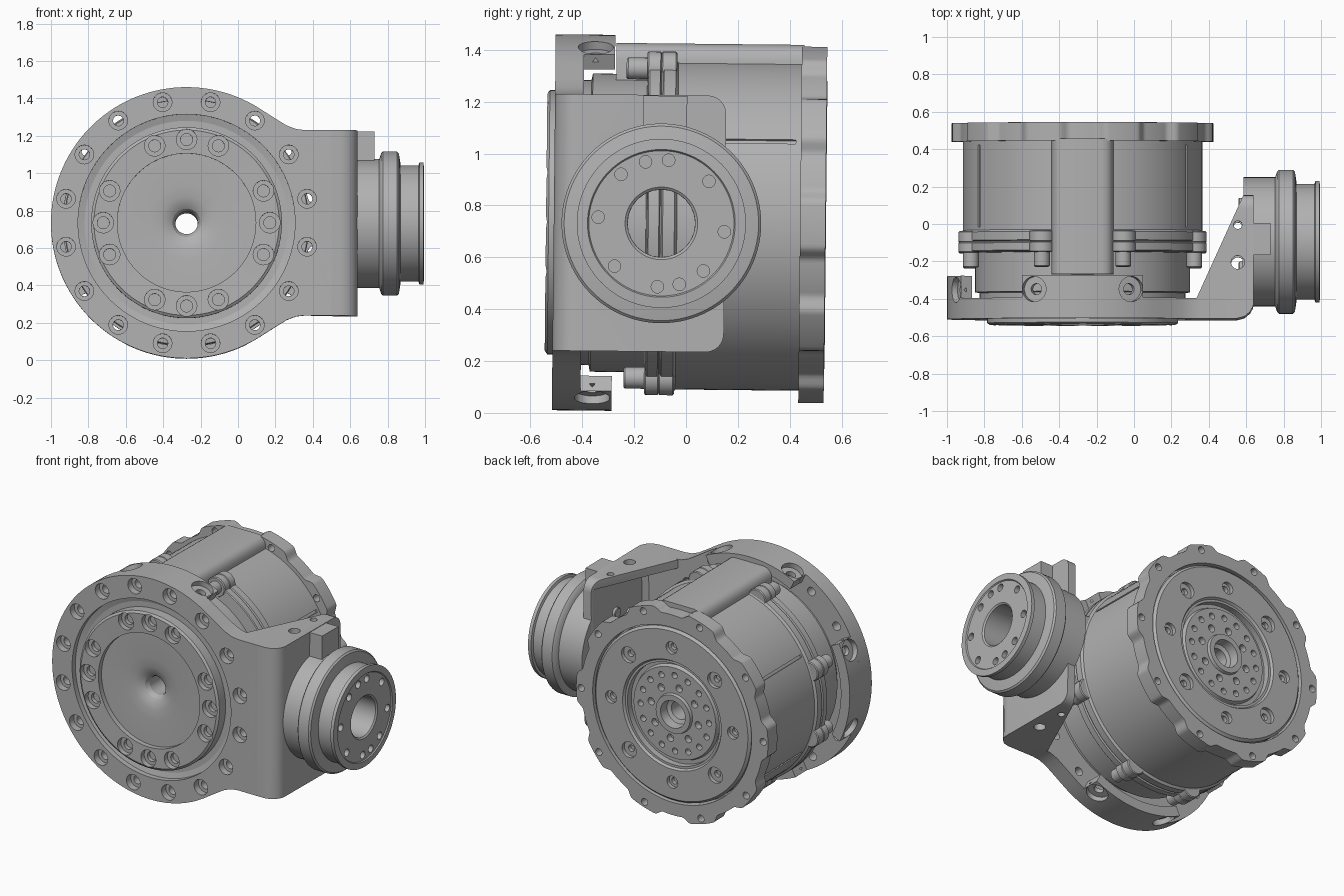
import bpy, bmesh, math
from math import radians, cos, sin, pi
from mathutils import Vector, Matrix

cube = bpy.data.objects.get("Cube")
if cube:
    bpy.data.objects.remove(cube, do_unlink=True)

metal = bpy.data.materials.new("machined_grey")
metal.use_nodes = True
GREY = (0.44, 0.44, 0.44, 1)
metal.diffuse_color = GREY
metal.node_tree.nodes["Principled BSDF"].inputs["Base Color"].default_value = GREY

CX, CZ = -0.275, 0.73          # main axis, along y
OY = -0.095                    # output axis, along x
X, Y, Z = Vector((1, 0, 0)), Vector((0, 1, 0)), Vector((0, 0, 1))
MAIN = Vector((CX, 0, CZ))


def finish(name, bm):
    bmesh.ops.recalc_face_normals(bm, faces=bm.faces)
    mesh = bpy.data.meshes.new(name)
    bm.to_mesh(mesh)
    bm.free()
    mesh.materials.append(metal)
    ob = bpy.data.objects.new(name, mesh)
    bpy.context.collection.objects.link(ob)
    return ob


def add_lathe(bm, profile, origin, axis, seg, closed):
    """Turn (radius, distance) points round an axis."""
    mat = Matrix.Translation(origin) @ axis.to_track_quat('Z', 'Y').to_matrix().to_4x4()
    rings = [[bm.verts.new(mat @ Vector((r * cos(2 * pi * i / seg), r * sin(2 * pi * i / seg), d)))
              for i in range(seg)] for r, d in profile]
    pairs = list(zip(rings, rings[1:]))
    if closed:
        pairs.append((rings[-1], rings[0]))
    else:
        bm.faces.new(rings[0])
        bm.faces.new(rings[-1])
    for a, b in pairs:
        for i in range(seg):
            j = (i + 1) % seg
            bm.faces.new((a[i], a[j], b[j], b[i]))


def lathe(name, profile, origin, axis, seg=96, closed=True):
    bm = bmesh.new()
    add_lathe(bm, profile, origin, axis, seg, closed)
    return finish(name, bm)


def prism(name, pts, lo, hi, along, round_edges=None, radius=0.0):
    """Extrude an outline along y (points are x, z) or z (points are x, y)."""
    bm = bmesh.new()
    place = (lambda p, t: (p[0], t, p[1])) if along == 'Y' else (lambda p, t: (p[0], p[1], t))
    a = [bm.verts.new(place(p, lo)) for p in pts]
    b = [bm.verts.new(place(p, hi)) for p in pts]
    bm.faces.new(a)
    bm.faces.new(b)
    for i in range(len(pts)):
        j = (i + 1) % len(pts)
        bm.faces.new((a[i], a[j], b[j], b[i]))
    if round_edges:
        edges = [e for e in bm.edges if round_edges(e)]
        bmesh.ops.bevel(bm, geom=edges, offset=radius, segments=6, profile=0.5, affect='EDGES')
    return finish(name, bm)


def subtract(ob, cutter):
    cutter.hide_render = True
    mod = ob.modifiers.new("cut", 'BOOLEAN')
    mod.operation, mod.solver, mod.object = 'DIFFERENCE', 'EXACT', cutter
    bpy.context.view_layer.objects.active = ob
    bpy.ops.object.modifier_apply(modifier=mod.name)
    bpy.data.objects.remove(cutter, do_unlink=True)


def cut(ob, holes):
    """Cut holes given as (origin, inward axis, profile)."""
    bm = bmesh.new()
    for origin, axis, profile in holes:
        add_lathe(bm, profile, origin, axis, 24, False)
    subtract(ob, finish("hole_cutter", bm))


def polar(r, deg, y=0.0):
    return Vector((CX + r * cos(radians(deg)), y, CZ + r * sin(radians(deg))))


def arc(r, a0, a1, n):
    return [polar(r, a0 + (a1 - a0) * i / n).xz for i in range(n + 1)]


def hole(r, depth):
    return [(r, -0.03), (r, depth)]


def stepped(r1, d1, r2, d2):
    return [(r1, -0.03), (r1, d1), (r2, d1), (r2, d2)]


# Main housing with front boss, clamp band and recessed rear face
core = lathe("motor_housing", [
    (.06, -.44), (.075, -.468), (.1, -.484), (.14, -.494), (.2, -.5), (.37, -.502), (.37, -.535),
    (.495, -.54), (.51, -.53), (.51, -.465), (.55, -.465), (.55, -.37), (.575, -.365),
    (.575, -.155), (.65, -.15), (.655, -.145), (.655, -.105), (.645, -.1), (.645, -.095),
    (.655, -.09), (.655, -.045), (.64, -.035), (.64, .47), (.57, .47), (.57, .525), (.555, .54),
    (.36, .54), (.35, .525), (.335, .525), (.335, .485), (.31, .485), (.3, .51), (.13, .51),
    (.125, .53), (.09, .53), (.085, .47), (.06, .46)], MAIN, Y, 128)
holes = [(polar(.445, q + d, -.538), Y, stepped(.055, .035, .032, .06))
         for q in range(0, 360, 90) for d in (-22.5, 0, 22.5)]
holes += [(polar(.445, 45 * i, .54), -Y, stepped(.04 + .012 * (i % 2), .025, .022, .05)) for i in range(8)]
holes += [(polar(.25, 22.5 * i, .51), -Y, hole(.02, .04)) for i in range(16)]
holes += [(polar(.175, 45 * i + 11, .51), -Y, hole(.024, .04)) for i in range(8)]
cut(core, holes)

# Long grooves in the housing wall
for a in (30, 150, 210):
    bm = bmesh.new()
    turn = Matrix.Translation(polar(.64, a, .2)) @ Matrix.Rotation(-radians(a), 4, 'Y')
    bmesh.ops.create_cube(bm, size=1, matrix=turn @ Matrix.Diagonal((.02, .44, .018, 1)))
    subtract(core, finish("slot_cutter", bm))

# Raised cable cover on top of the housing
side = [(.165, 1.25), (.165, 1.36), (.16, 1.385), (.148, 1.405), (.13, 1.418), (.105, 1.424)]
prism("top_cover", [(CX - x, z) for x, z in side] + [(CX + x, z) for x, z in side[::-1]], -.275, .45, 'Y')


# Rear flange with ten lobes
def lobe_radius(deg):
    d = abs((deg + 18) % 36 - 18)
    t = min(1, max(0, (d - 7) / 5))
    return .7 - .036 * t * t * (3 - 2 * t)


flange = prism("rear_flange", [polar(lobe_radius(a), a).xz for a in range(360)], .44, .538, 'Y')
cut(flange, [(polar(.665, 36 * i, .538), -Y, hole(.023, .2)) for i in range(10)])
subtract(flange, lathe("bore_cutter", [(.58, .4), (.58, .6)], MAIN, Y, 128, False))

# Clamp ears with bolts round the band
for q in range(0, 360, 90):
    for d in (-20, 20):
        at = polar(.635, q + d)
        lathe("clamp_ear", [(.06, -.155), (.066, -.15), (.066, -.104), (.06, -.1), (.066, -.096),
                            (.066, -.045), (.06, -.04)], at, Y, 24, False)
        lathe("clamp_bolt", [(.036, -.235), (.042, -.229), (.042, -.15)], at, Y, 20, False)

# Front bracket plate: ring blended into the side arm
blend = [(.2, 1.287), (.26, 1.25), (.31, 1.231), (.36, 1.225), (.5, 1.225)]
outline = arc(.725, 57, 303, 90) + [(x, 2 * CZ - z) for x, z in blend] + blend[::-1]
plate = prism("bracket_plate", outline, -.51, -.4, 'Y')
subtract(plate, lathe("ring_cutter", [(.58, -.6), (.58, -.475), (.545, -.465), (.545, -.3)],
                      MAIN, Y, 128, False))
ring_holes = [(polar(.657, 11.25 + 22.5 * i, -.51), Y, stepped(.05, .045, .028, .2)) for i in range(16)]

# Lugs behind the ring with radial bolt seats
mounts = []
for q in (90, 180, 270):
    lug = prism("ring_lug", arc(.725, q - 26.5, q + 26.5, 20) + arc(.66, q + 26.5, q - 26.5, 20),
                -.42, -.28, 'Y')
    seats = [(polar(.725, q + d, -.355), (polar(-1, q + d) - polar(0, 0)).normalized(),
              stepped(.068, .035, .03, .1)) for d in (-21, 21)]
    cut(lug, seats)
    mounts += seats
cut(plate, ring_holes)
cut(plate, mounts)

# Side arm: hollow gusseted block carrying the output
arm_top = [(.32, -.51), (.55, -.51), (.59, -.5), (.62, -.475), (.637, -.445), (.64, -.41),
           (.64, .15), (.585, .15), (.335, -.4), (.32, -.4)]
arm = prism("side_arm", arm_top, .235, 1.225, 'Z',
            lambda e: all(v.co.y > .14 for v in e.verts) and abs(e.verts[0].co.z - e.verts[1].co.z) < .01, .07)
subtract(arm, prism("pocket_cutter", [(.1, .3), (.58, .3), (.58, -.37), (.55, -.4), (.1, -.4)],
                    .29, 1.17, 'Z'))
arm_holes = [(Vector((.4, OY, CZ)), X, [(.13, -.1), (.13, .4)])]
for z, axis in ((1.225, -Z), (.235, Z)):
    arm_holes += [(Vector((.555, -.01, z)), axis, hole(.022, .1)),
                  (Vector((.555, -.21, z)), axis, hole(.036, .1))]
cut(arm, arm_holes)
cut(arm, ring_holes)
prism("stop_block", [(.6, -.17), (.73, -.17), (.73, 0), (.6, 0)], 1.0, 1.222, 'Z')

# Output hub with stepped rim and bored face
hub = lathe("output_hub", [
    (.13, .585), (.345, .585), (.345, .755), (.375, .765), (.385, .775), (.385, .85), (.375, .86),
    (.345, .865), (.31, .87), (.31, .965), (.326, .97), (.326, .992), (.285, .995), (.28, .988),
    (.14, .988), (.13, .98)], Vector((0, OY, CZ)), X)
cut(hub, [(Vector((.988, OY + .245 * cos(radians(a)), CZ + .245 * sin(radians(a)))), -X, hole(.024, .08))
          for a in (105, 84, 42, -7, -48, -73, -93, -137, 175, 130)])

# Mount bolts on the inner wall of the arm
for a in range(0, 360, 45):
    at = Vector((0, OY + .2 * cos(radians(a)), CZ + .2 * sin(radians(a))))
    lathe("wall_bolt", [(.03, .56), (.034, .564), (.034, .6)], at, X, 20, False)

# Slight lean of the whole assembly, smooth curved faces, crisp edges
pivot = Vector((0, 0, CZ))
lean = Matrix.Translation(pivot) @ Matrix.Rotation(radians(-.6), 4, 'X') @ Matrix.Translation(-pivot)
bpy.ops.object.select_all(action='DESELECT')
for ob in bpy.context.scene.objects:
    if ob.type == 'MESH' and metal.name in ob.data.materials:
        ob.data.transform(lean)
        ob.select_set(True)
        bpy.context.view_layer.objects.active = ob
bpy.ops.object.shade_smooth_by_angle(angle=radians(28))
